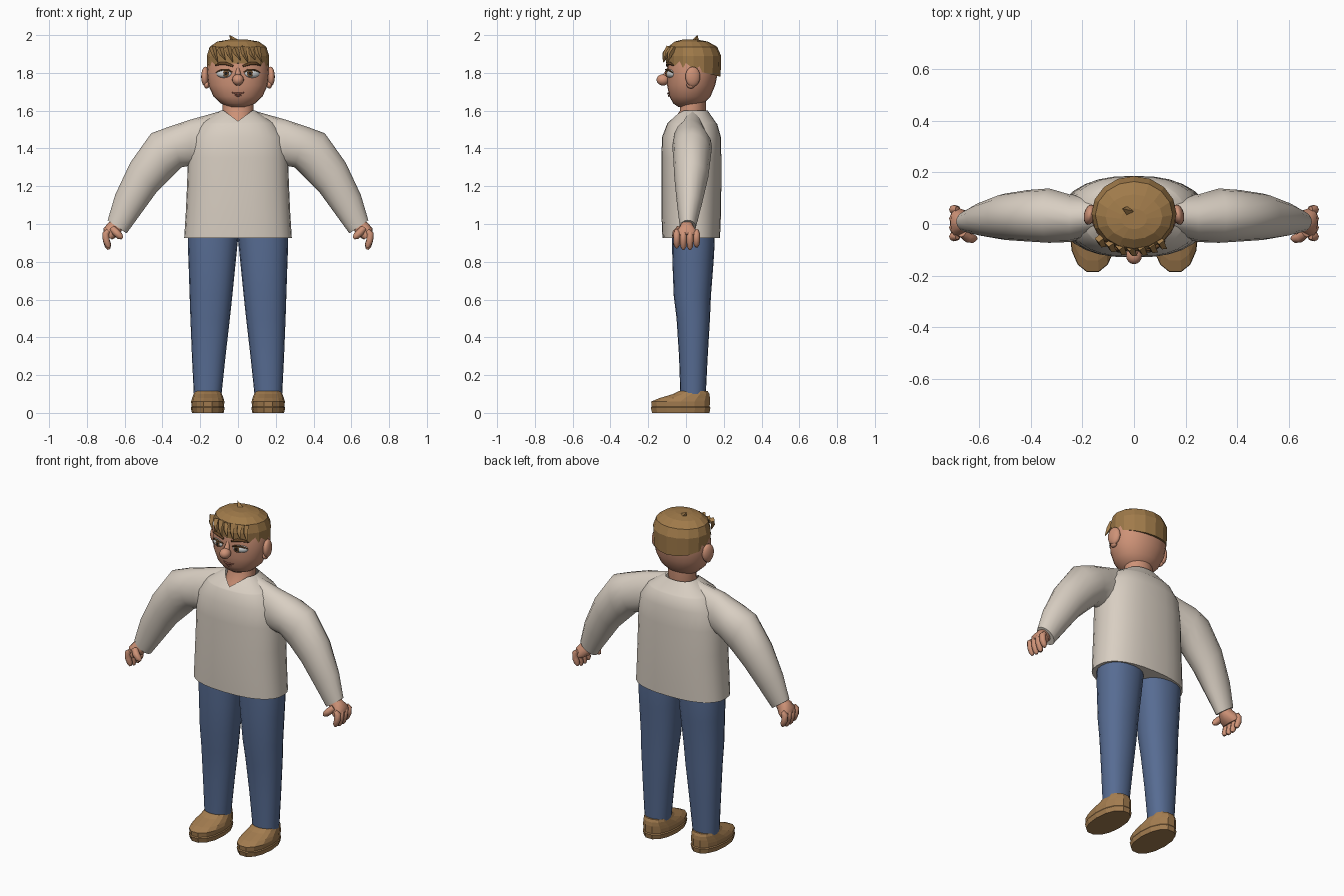
import bpy, bmesh, math
from mathutils import Vector as V


def material(name, *rgb):
    m = bpy.data.materials.new(name)
    m.diffuse_color = (*rgb, 1)
    return m


SKIN = material("skin", 0.62, 0.29, 0.185)
SWEATER = material("cream_knit", 0.69, 0.62, 0.54)
DENIM = material("blue_denim", 0.095, 0.15, 0.29)
HAIR = material("brown_hair", 0.35, 0.195, 0.068)
SHOE = material("tan_leather", 0.37, 0.205, 0.08)
WHITE = material("eye_white", 0.68, 0.70, 0.70)
IRIS = material("iris_brown", 0.16, 0.08, 0.03)
BLACK = material("black", 0.01, 0.01, 0.01)
LIP = material("lip", 0.32, 0.11, 0.075)
BROW = material("dark_brow", 0.13, 0.06, 0.02)


def finish(name, bm, mat, angle):
    bmesh.ops.recalc_face_normals(bm, faces=bm.faces)
    me = bpy.data.meshes.new(name)
    bm.to_mesh(me)
    bm.free()
    me.materials.append(mat)
    if angle:
        me.shade_smooth()
        me.set_sharp_from_angle(angle=math.radians(angle))
    ob = bpy.data.objects.new(name, me)
    bpy.context.collection.objects.link(ob)
    return ob


def loft(name, rings, mat, n=16, power=2.0, angle=40, cap_end=True, tweak=None):
    """Skin rings of (centre, half axis u, half axis v)."""
    bm = bmesh.new()
    loops = []
    for k, (c, u, v) in enumerate(rings):
        loop = []
        for i in range(n):
            a = 2 * math.pi * i / n
            ca, sa = math.cos(a), math.sin(a)
            p = (V(c) + V(u) * math.copysign(abs(ca) ** (2 / power), ca)
                 + V(v) * math.copysign(abs(sa) ** (2 / power), sa))
            loop.append(bm.verts.new(tweak(k, p) if tweak else p))
        loops.append(loop)
    for a, b in zip(loops, loops[1:]):
        for i in range(n):
            j = (i + 1) % n
            bm.faces.new((a[i], a[j], b[j], b[i]))
    bm.faces.new(loops[0])
    if cap_end:
        bm.faces.new(loops[-1])
    return finish(name, bm, mat, angle)


def stack(name, rows, mat, x=0, **kw):
    """Horizontal rings from rows of (z, half width, y front, y back)."""
    return loft(name, [((x, (f + b) / 2, z), (w, 0, 0), (0, (b - f) / 2, 0))
                       for z, w, f, b in rows], mat, **kw)


def tube(name, pts, radii, mat, n=8, angle=60):
    pts = [V(p) for p in pts]
    rings = []
    for i, p in enumerate(pts):
        t = (pts[min(i + 1, len(pts) - 1)] - pts[max(i - 1, 0)]).normalized()
        u = t.cross(V((0, 1, 0)) if abs(t.y) < 0.9 else V((1, 0, 0))).normalized()
        rings.append((p, u * radii[i], t.cross(u) * radii[i]))
    return loft(name, rings, mat, n=n, angle=angle)


def ball(name, loc, scale, mat, rot=0, seg=16):
    bm = bmesh.new()
    bmesh.ops.create_uvsphere(bm, u_segments=seg, v_segments=seg // 2 + 2, radius=1)
    ob = finish(name, bm, mat, 60)
    ob.location, ob.scale, ob.rotation_euler = loc, scale, (0, 0, rot)
    return ob


# Sweater body with a V notch at the front of the collar
def notch(k, p):
    if k == 7 and p.y < 0.03:
        d = max(0, 1 - abs(p.x) / 0.075)
        p.z -= 0.055 * d
        p.y -= 0.043 * d
    return p


stack("sweater_body", [(0.925, .285, -.125, .18), (1.05, .277, -.13, .185),
                       (1.2, .27, -.13, .187), (1.35, .265, -.13, .187),
                       (1.46, .25, -.127, .185), (1.53, .2, -.1, .165),
                       (1.535, .195, -.097, .16), (1.6, .092, -.038, .115)],
      SWEATER, n=28, power=2.4, cap_end=False, tweak=notch)

# Neck and chest skin showing inside the collar
stack("neck", [(1.5, .08, -.085, .1), (1.56, .08, -.062, .1), (1.6, .083, -.031, .105),
               (1.67, .083, -.03, .105)], SKIN, n=20)

# Head
stack("head", [(1.62, .045, -.04, .06), (1.638, .09, -.067, .095), (1.675, .13, -.088, .13),
               (1.735, .157, -.1, .155), (1.8, .165, -.1, .168), (1.87, .158, -.098, .17),
               (1.93, .13, -.08, .15), (1.96, .06, -.03, .08)], SKIN, n=24, power=2.1)


# Hair cap: the lower edge falls towards the back
def slope(k, p):
    if k == 0:
        p.z -= 0.25 * (p.y - 0.04)
    return p


stack("hair_cap", [(1.815, .163, -.105, .183), (1.89, .165, -.107, .186), (1.938, .15, -.095, .165),
                   (1.966, .11, -.06, .115), (1.976, .05, -.02, .06)],
      HAIR, n=16, angle=0, tweak=slope)

# Fringe tufts and crown tuft
for i, x in enumerate((-.125, -.085, -.045, -.005, .035, .075, .11)):
    y = -.1 + 2.2 * x * x
    tube(f"fringe_tuft_{i + 1}", [(x - .01, y + .01, 1.935 - .008 * (i % 2)),
                                  (x, y - .012, 1.90), (x + .018, y - .022, 1.855 + .012 * (i % 2))],
         (.018, .014, .001), HAIR, n=4, angle=0)
tube("crown_tuft", [(-.02, .05, 1.965), (-.045, .06, 2.0)], (.022, .001), HAIR, n=4, angle=0)

# Nose and mouth
ball("nose", (0, -.122, 1.763), (.031, .034, .03), SKIN)
tube("nose_bridge", [(0, -.092, 1.825), (0, -.1, 1.80), (0, -.112, 1.77)], (.008, .014, .02), SKIN)
tube("mouth", [(-.038, -.087, 1.697), (-.015, -.094, 1.692), (0, -.095, 1.69),
               (.015, -.094, 1.692), (.038, -.087, 1.697)], (.001, .005, .005, .005, .001), LIP)
tube("lower_lip", [(-.018, -.089, 1.68), (0, -.092, 1.678), (.018, -.089, 1.68)],
     (.001, .005, .001), LIP)

for side, s in (("left", 1), ("right", -1)):
    def m(*pts):
        return [(s * x, y, z) for x, y, z in pts]

    # Eye, lid and brow
    ball(f"{side}_eye", (s * .074, -.08, 1.796), (.043, .022, .023), WHITE, .38 * s)
    ball(f"{side}_iris", (s * .064, -.1035, 1.797), (.017, .004, .018), IRIS, .3 * s)
    ball(f"{side}_pupil", (s * .064, -.1065, 1.797), (.008, .003, .009), BLACK, .3 * s)
    tube(f"{side}_eyelid", m((.03, -.095, 1.803), (.055, -.106, 1.817), (.085, -.096, 1.817),
                             (.116, -.07, 1.802)), (.003, .005, .005, .003), BROW)
    tube(f"{side}_brow", m((.026, -.1, 1.836), (.065, -.096, 1.85), (.095, -.084, 1.85),
                           (.122, -.065, 1.838)), (.005, .009, .008, .002), BROW)

    # Ear
    ball(f"{side}_ear", (s * .172, .036, 1.78), (.022, .04, .053), SKIN, .2 * s)
    ball(f"{side}_ear_lobe", (s * .166, .026, 1.737), (.015, .023, .02), SKIN)

    # Sleeve: top edge, bottom edge, y front, y back
    rings = []
    for tx, tz, bx, bz, f, b in ((.09, 1.598, .1, 1.25, -.03, .1), (.25, 1.553, .25, 1.31, -.07, .115),
                                 (.36, 1.517, .3, 1.3, -.073, .138), (.46, 1.48, .36, 1.24, -.068, .132),
                                 (.57, 1.325, .43, 1.17, -.062, .118), (.65, 1.155, .51, 1.06, -.048, .085),
                                 (.69, 1.02, .59, .95, -.033, .053)):
        rings.append(((s * (tx + bx) / 2, (f + b) / 2, (tz + bz) / 2),
                      (s * (tx - bx) / 2, 0, (tz - bz) / 2), (0, (b - f) / 2, 0)))
    loft(f"{side}_sleeve", rings, SWEATER, n=16, angle=50)

    # Hand: palm, four fingers and a thumb
    loft(f"{side}_palm", [((s * x, .004, z), (s * a, 0, a * .6), (0, w, 0)) for x, z, a, w in
                          ((.63, 1.01, .03, .03), (.655, .98, .036, .036), (.676, .955, .036, .056),
                           (.69, .932, .024, .058))], SKIN, n=12, power=2.4, angle=60)
    for i in range(4):
        y = -.049 + .035 * i
        dz = (.008, 0, 0, .012)[i]
        tube(f"{side}_finger_{i + 1}", m((.685, y, .965), (.70, y, .95), (.698, y, .915),
                                         (.688, y, .88 + dz), (.684, y, .865 + dz)),
             (.012, .018, .018, .016, .007), SKIN)
    tube(f"{side}_thumb", m((.665, -.035, .975), (.645, -.052, .955), (.625, -.056, .935),
                            (.612, -.054, .925)), (.018, .02, .018, .008), SKIN)

    # Trouser leg: z, outer x, inner x, y front, y back
    loft(f"{side}_trouser_leg", [((s * (o + i) / 2, (f + b) / 2, z), ((o - i) / 2, 0, 0), (0, (b - f) / 2, 0))
                                 for z, o, i, f, b in
                                 ((.1, .234, .087, -.03, .105), (.3, .244, .066, -.037, .115),
                                  (.5, .252, .043, -.05, .127), (.62, .256, .03, -.065, .132),
                                  (.8, .262, .012, -.072, .146), (.9, .266, .002, -.074, .152),
                                  (1.0, .264, -.01, -.074, .152))], DENIM, n=20, power=2.2)

    # Shoe
    stack(f"{side}_shoe", [(0, .084, -.183, .128), (.028, .09, -.19, .133), (.034, .086, -.186, .129),
                           (.06, .088, -.188, .13), (.078, .083, -.145, .13), (.1, .075, -.07, .126),
                           (.115, .07, -.04, .118)], SHOE, x=s * .16, n=14, power=2.2, angle=0)
